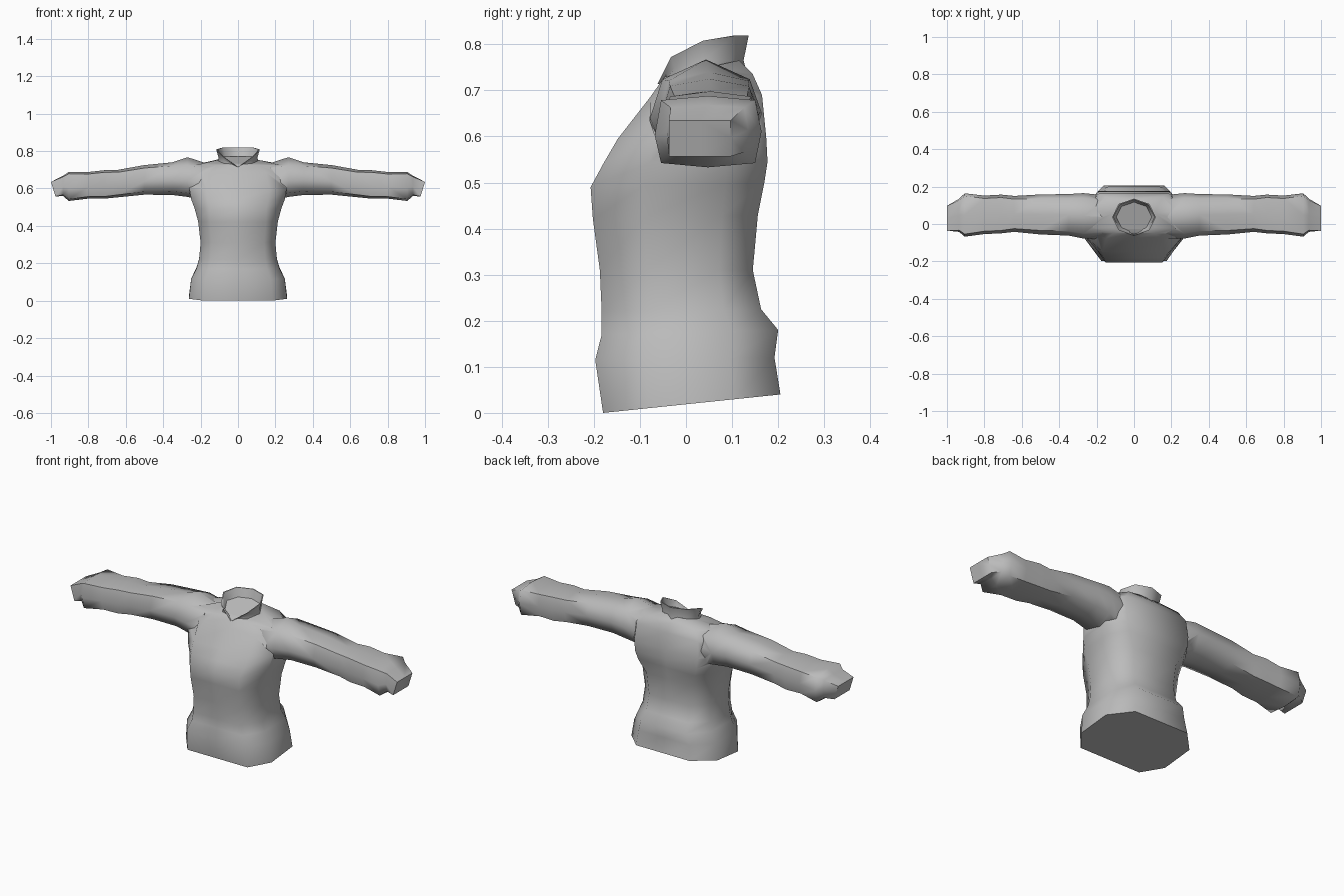
import bpy, bmesh, math

if "Cube" in bpy.data.objects:
    bpy.data.objects.remove(bpy.data.objects["Cube"])

mat = bpy.data.materials.new("grey wool")
mat.diffuse_color = (0.5, 0.5, 0.5, 1)
mat.use_nodes = True
mat.node_tree.nodes["Principled BSDF"].inputs["Base Color"].default_value = mat.diffuse_color


def loft(name, rings, cap_start=True, cap_end=True, angle=60):
    """Skin a list of equal-length closed rings."""
    bm = bmesh.new()
    rows = [[bm.verts.new(p) for p in r] for r in rings]
    n = len(rows[0])
    for a, b in zip(rows, rows[1:]):
        for i in range(n):
            j = (i + 1) % n
            bm.faces.new((a[i], a[j], b[j], b[i]))
    if cap_start:
        bm.faces.new(rows[0][::-1])
    if cap_end:
        bm.faces.new(rows[-1])
    bmesh.ops.recalc_face_normals(bm, faces=bm.faces)
    me = bpy.data.meshes.new(name)
    bm.to_mesh(me)
    bm.free()
    ob = bpy.data.objects.new(name, me)
    bpy.context.collection.objects.link(ob)
    me.materials.append(mat)
    smooth(ob, angle)
    return ob


def smooth(ob, angle):
    bpy.ops.object.select_all(action='DESELECT')
    ob.select_set(True)
    bpy.context.view_layer.objects.active = ob
    bpy.ops.object.shade_smooth_by_angle(angle=math.radians(angle))


def torso_ring(z_front, z_back, hx, yf, yb, front=0.7, back=0.62):
    """Ten-sided body section, tilted from front height to back height."""
    half = [(front * hx, yf), (hx, yf * 0.45), (hx, yb * 0.5), (back * hx, yb)]
    pts = [(0, yf)] + half + [(0, yb)] + [(-x, y) for x, y in reversed(half)]
    return [(x, y, z_front + (z_back - z_front) * (y - yf) / (yb - yf)) for x, y in pts]


# body, from hem to shoulders
torso = loft("torso", [
    torso_ring(0.00, 0.04, 0.262, -0.18, 0.205),
    torso_ring(0.115, 0.12, 0.25, -0.197, 0.192),
    torso_ring(0.17, 0.18, 0.222, -0.183, 0.20),
    torso_ring(0.22, 0.225, 0.208, -0.183, 0.163),
    torso_ring(0.31, 0.31, 0.20, -0.187, 0.145),
    torso_ring(0.42, 0.43, 0.213, -0.202, 0.156),
    torso_ring(0.49, 0.50, 0.232, -0.207, 0.17, 0.65, 0.75),
    torso_ring(0.54, 0.545, 0.25, -0.18, 0.177, 0.65, 0.75),
    torso_ring(0.595, 0.60, 0.26, -0.148, 0.174, 0.65, 0.75),
    torso_ring(0.685, 0.69, 0.25, -0.078, 0.165, 0.6, 0.75),
    torso_ring(0.725, 0.735, 0.22, -0.05, 0.145, 0.5, 0.7),
    torso_ring(0.73, 0.765, 0.11, -0.045, 0.115, 0.5, 0.6),
])


def sleeve_ring(x, zb, zt, yf, yb, ridge=0.0, corner=0.72, lean=0.0):
    """Eight-sided boxy sleeve section with an optional ridge along the top."""
    cy, cz, hy, hz = (yf + yb) / 2, (zb + zt) / 2, (yb - yf) / 2, (zt - zb) / 2
    c = corner
    uv = [(-1, -0.1), (-c, -c), (0, -1), (c, -c), (1, 0), (c, c), (0, 1), (-c, c)]
    return [(x + lean * v, cy + u * hy, cz + v * hz + (ridge if v == 1 else 0))
            for u, v in uv]


SLEEVE = [
    (0.17, 0.53, 0.735, -0.08, 0.155, 0.0, 0.75),
    (0.27, 0.555, 0.745, -0.078, 0.165, 0.022, 0.78),
    (0.35, 0.565, 0.74, -0.062, 0.16, 0.0, 0.78),
    (0.50, 0.567, 0.725, -0.056, 0.158, 0.0, 0.8),
    (0.64, 0.553, 0.70, -0.042, 0.15, 0.0, 0.82),
    (0.71, 0.546, 0.698, -0.05, 0.157, 0.0, 0.85),
    (0.80, 0.546, 0.688, -0.054, 0.152, 0.0, 0.85),
    (0.905, 0.533, 0.688, -0.068, 0.164, 0.0, 0.88),
    (0.935, 0.56, 0.668, -0.042, 0.135, 0.0, 0.9),
    (0.988, 0.557, 0.635, -0.037, 0.097, 0.0, 1.0, 0.012),
]

# sleeves, welded into the body
for side, label in ((1, "left"), (-1, "right")):
    rings = [[(side * x, y, z) for x, y, z in sleeve_ring(*s)] for s in SLEEVE]
    arm = loft(label + "_sleeve", rings)
    mod = torso.modifiers.new("weld", 'BOOLEAN')
    mod.operation, mod.solver, mod.object = 'UNION', 'EXACT', arm
    bpy.context.view_layer.objects.active = torso
    bpy.ops.object.modifier_apply(modifier=mod.name)
    bpy.data.objects.remove(arm)
torso.name = "sweater_body"
smooth(torso, 60)


# flared collar with a V notch at the front and a closed neck hole
def collar_ring(r, z_notch, z_front, z_side, z_back):
    heights = [z_notch, z_front, z_side, z_back, z_back, z_back, z_side, z_front]
    ring = []
    for i, z in enumerate(heights):
        a = math.radians(-90 + 45 * i)
        ring.append((r * 1.18 * math.cos(a), 0.037 + r * math.sin(a), z))
    return ring


loft("collar", [
    collar_ring(0.097, 0.69, 0.70, 0.72, 0.73),
    collar_ring(0.088, 0.712, 0.75, 0.765, 0.765),
    collar_ring(0.099, 0.714, 0.772, 0.808, 0.819),
    collar_ring(0.094, 0.714, 0.772, 0.808, 0.819),
    collar_ring(0.080, 0.712, 0.742, 0.766, 0.772),
], cap_start=False, angle=50)
